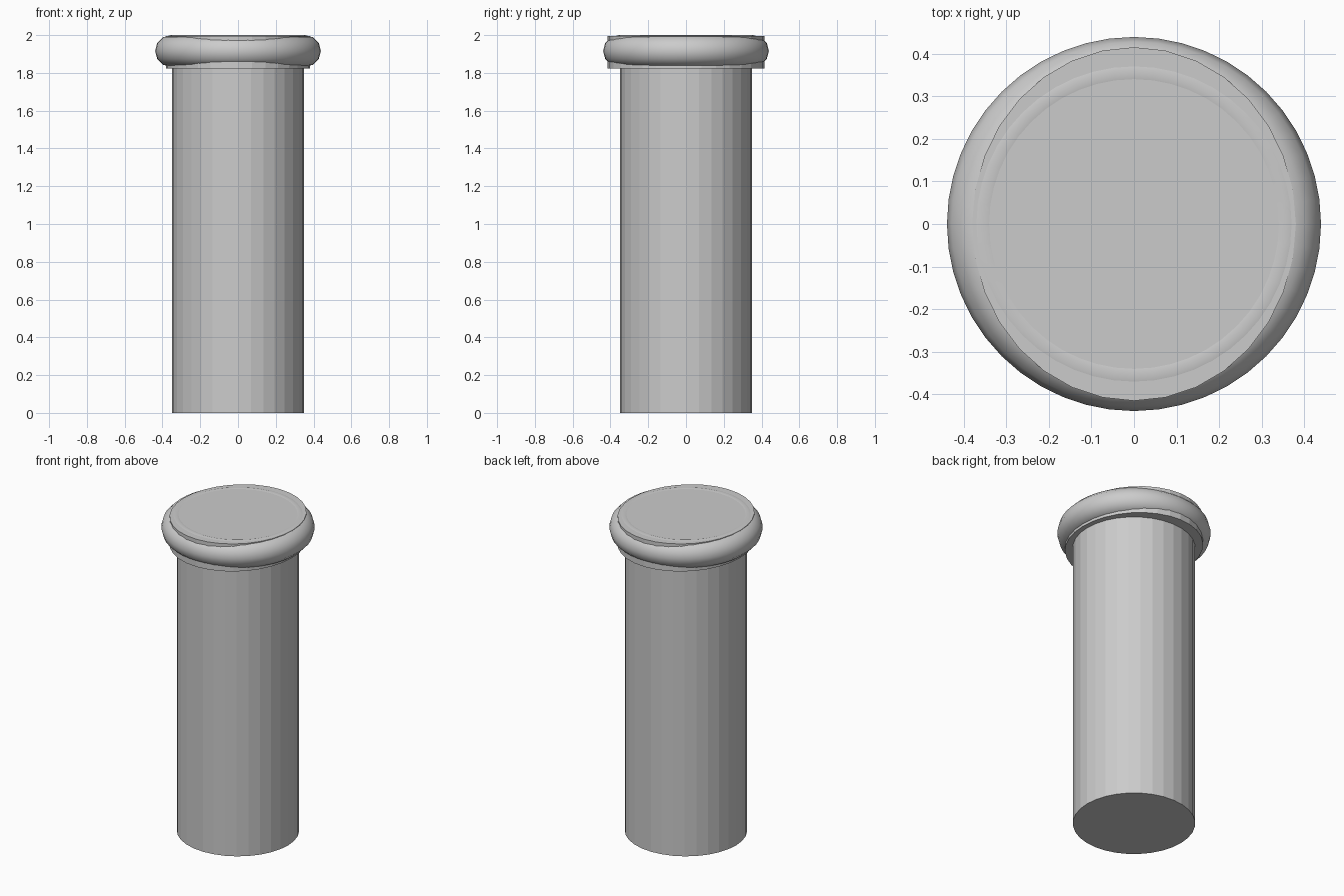
import bpy

if "Cube" in bpy.data.objects:
    bpy.data.objects.remove(bpy.data.objects["Cube"])


def cylinder(name, rx, ry, z0, z1, sides=32):
    bpy.ops.mesh.primitive_cylinder_add(vertices=sides, radius=1, depth=1,
                                        location=(0, 0, (z0 + z1) / 2))
    ob = bpy.context.object
    ob.name = name
    ob.scale = (rx, ry, z1 - z0)
    bpy.ops.object.transform_apply(location=False, rotation=False, scale=True)
    return ob


# Faceted round post
cylinder("shaft", 0.35, 0.35, 0.0, 1.9)

# Slightly oval cap plate
cylinder("cap", 0.38, 0.415, 1.822, 1.996)

# Smooth rounded rim around the cap
bpy.ops.mesh.primitive_torus_add(major_segments=48, minor_segments=12,
                                 major_radius=0.355, minor_radius=0.084,
                                 location=(0, 0, 1.916))
rim = bpy.context.object
rim.name = "rim"
bpy.ops.object.shade_smooth()
